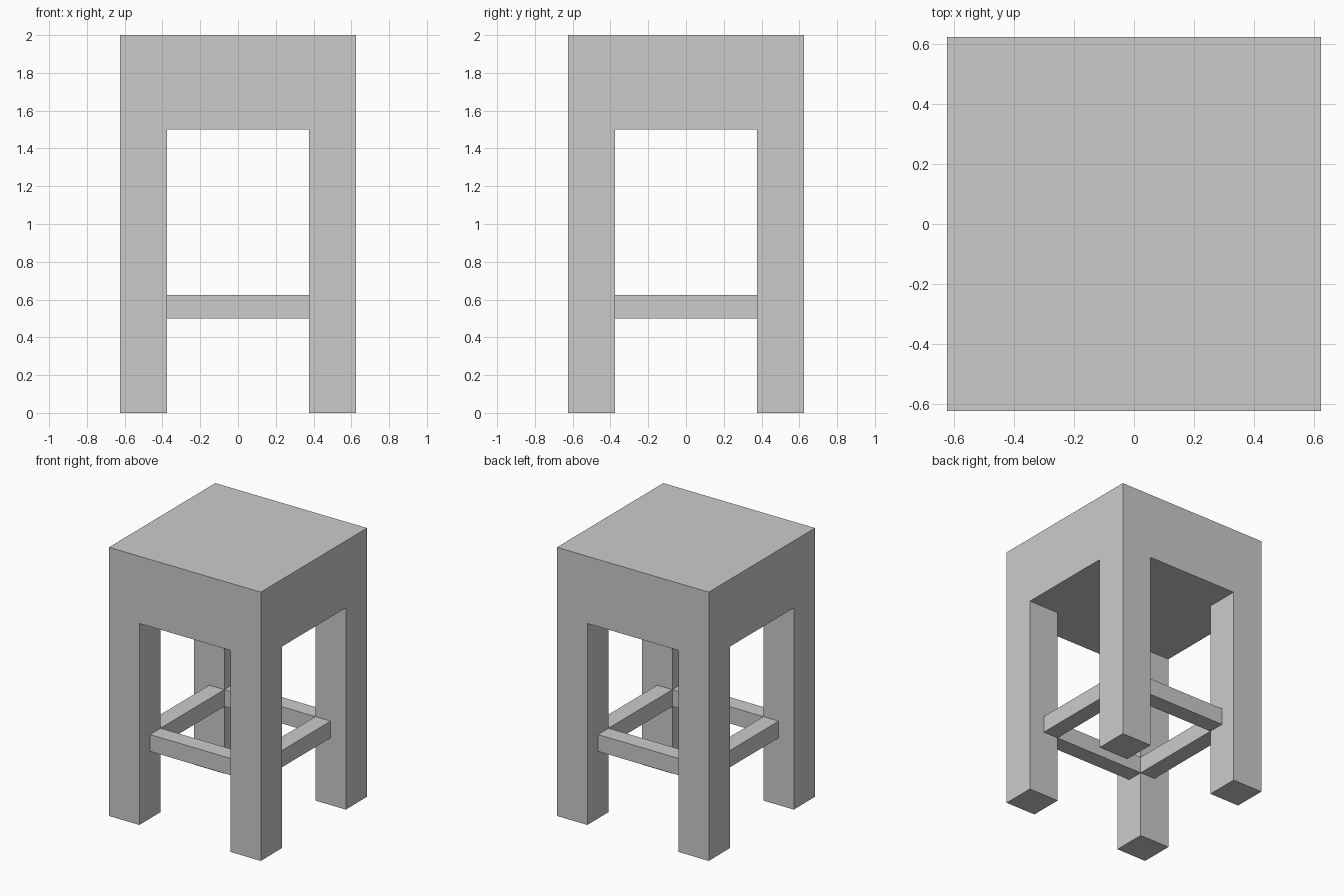
import bpy

if "Cube" in bpy.data.objects:
    bpy.data.objects.remove(bpy.data.objects["Cube"])

HALF = 0.625     # half width of the seat
INNER = 0.375    # inner face of the legs
RAIL_OUT = 0.5   # outer face of the rails


def box(name, lo, hi):
    """Axis-aligned box between two corners."""
    centre = [(a + b) / 2 for a, b in zip(lo, hi)]
    bpy.ops.mesh.primitive_cube_add(size=1, location=centre)
    ob = bpy.context.object
    ob.name = name
    ob.scale = [b - a for a, b in zip(lo, hi)]
    bpy.ops.object.transform_apply(location=True, rotation=False, scale=True)
    return ob


# Thick seat block
box("seat", (-HALF, -HALF, 1.5), (HALF, HALF, 2.0))

# Four square legs, flush with the seat corners
for side, x in (("left", -HALF), ("right", INNER)):
    for end, y in (("front", -HALF), ("back", INNER)):
        w = HALF - INNER
        box(f"{end}_{side}_leg", (x, y, 0), (x + w, y + w, 1.5))

# Four rails between the legs, flush with the inner leg corners
t = RAIL_OUT - INNER
for name, p in (("front", -RAIL_OUT), ("back", INNER)):
    box(f"{name}_rail", (-INNER, p, 0.5), (INNER, p + t, 0.625))
for name, p in (("left", -RAIL_OUT), ("right", INNER)):
    box(f"{name}_rail", (p, -INNER, 0.5), (p + t, INNER, 0.625))
